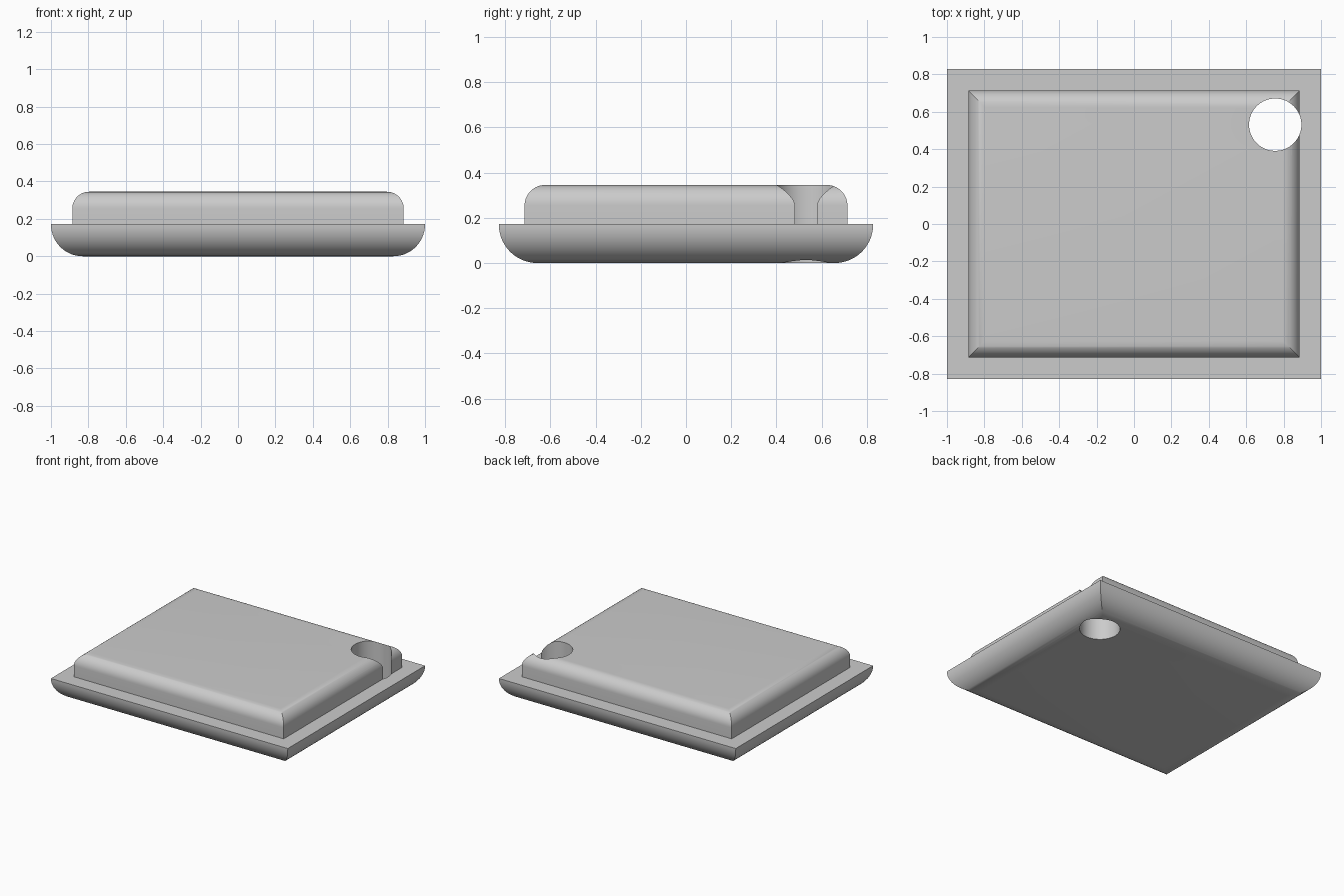
import bpy, bmesh, math

cube = bpy.data.objects.get("Cube")
if cube:
    bpy.data.objects.remove(cube, do_unlink=True)

HALF_X, HALF_Y = 1.0, 0.828
BASE_H, TOP_H = 0.172, 0.345
LEDGE = 0.114
BASE_R, TOP_R = 0.17, 0.09
STEPS = 14

grey = bpy.data.materials.new("light grey")
grey.use_nodes = True
grey.diffuse_color = (0.6, 0.6, 0.6, 1)
grey.node_tree.nodes["Principled BSDF"].inputs["Base Color"].default_value = (0.6, 0.6, 0.6, 1)

# Edge profile as (inset, height): rounded base, flat ledge, rounded raised top
profile = []
for i in range(STEPS + 1):
    a = math.pi / 2 * i / STEPS
    profile.append((BASE_R * (1 - math.sin(a)), BASE_R * (1 - math.cos(a))))
profile += [(0, BASE_H), (LEDGE, BASE_H)]
for i in range(STEPS + 1):
    a = math.pi / 2 * i / STEPS
    profile.append((LEDGE + TOP_R * (1 - math.cos(a)), TOP_H - TOP_R * (1 - math.sin(a))))

# Stepped slab with mitred corners, skinned from rectangular rings
bm = bmesh.new()
rings = []
for inset, z in profile:
    x, y = HALF_X - inset, HALF_Y - inset
    rings.append([bm.verts.new((sx * x, sy * y, z))
                  for sx, sy in ((-1, -1), (1, -1), (1, 1), (-1, 1))])
for low, high in zip(rings, rings[1:]):
    for i in range(4):
        j = (i + 1) % 4
        bm.faces.new((low[i], low[j], high[j], high[i]))
bm.faces.new(reversed(rings[0]))
bm.faces.new(rings[-1])
mesh = bpy.data.meshes.new("stepped_slab")
bm.to_mesh(mesh)
bm.free()
slab = bpy.data.objects.new("stepped_slab", mesh)
bpy.context.collection.objects.link(slab)
mesh.materials.append(grey)

# Round hole through the back left corner, breaking out of the raised side
bpy.ops.mesh.primitive_cylinder_add(vertices=64, radius=0.14, depth=1, location=(0.755, 0.531, 0.17))
cutter = bpy.context.object
cutter.name = "hole_cutter"
cutter.data.materials.append(grey)

bpy.context.view_layer.objects.active = slab
hole = slab.modifiers.new("hole", "BOOLEAN")
hole.operation = "DIFFERENCE"
hole.solver = "EXACT"
hole.object = cutter
bpy.ops.object.modifier_apply(modifier="hole")
bpy.data.objects.remove(cutter, do_unlink=True)

# Smooth curves, crisp edges
bpy.ops.object.select_all(action="DESELECT")
slab.select_set(True)
bpy.ops.object.shade_smooth_by_angle(angle=math.radians(25))
